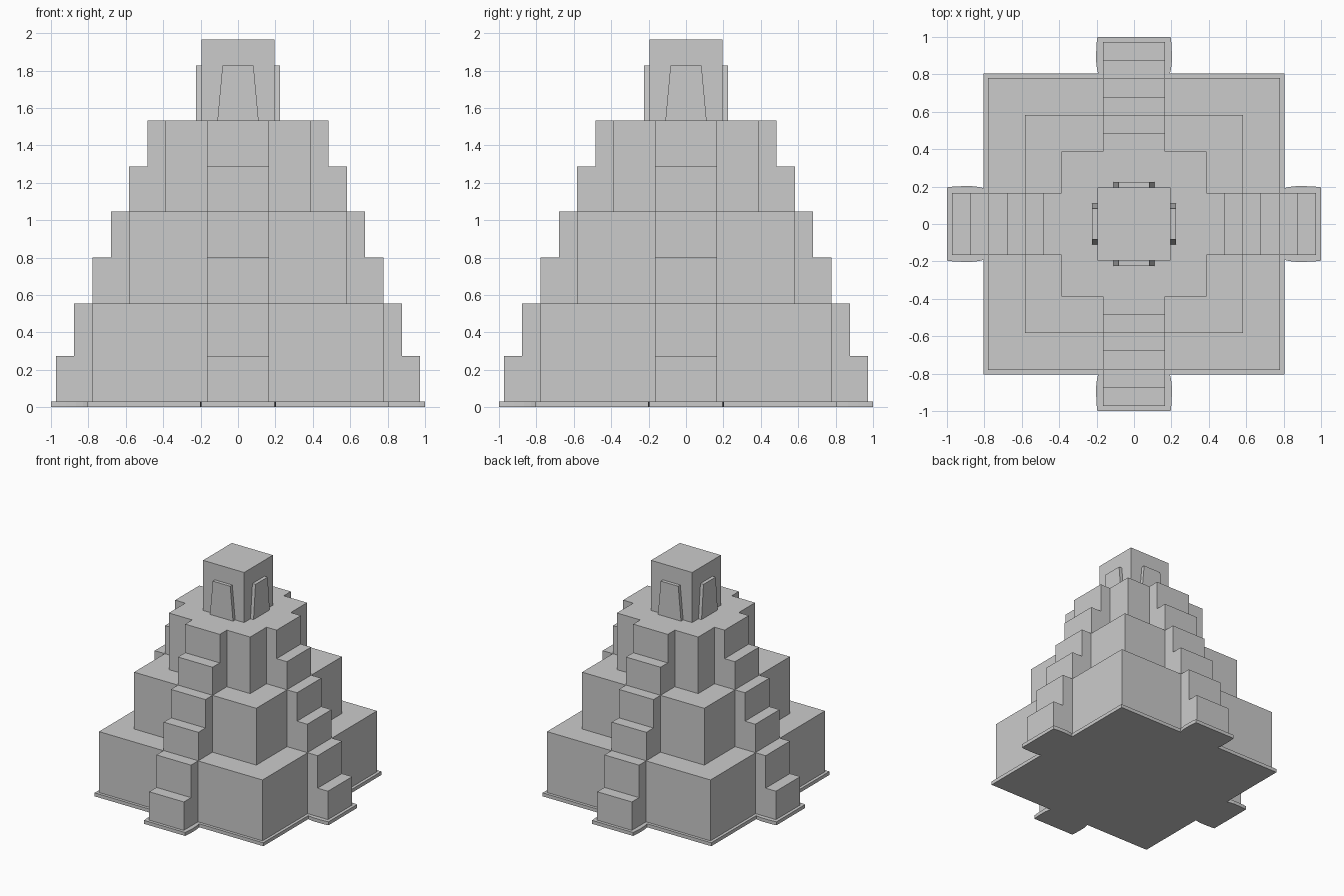
import bpy, bmesh
from math import pi
from mathutils import Matrix

if "Cube" in bpy.data.objects:
    bpy.data.objects.remove(bpy.data.objects["Cube"])


def prism(name, outline, depth, matrix=Matrix.Identity(4), turns=(0,)):
    """Extrude a 2D outline along local z, once for each quarter turn about z."""
    bm = bmesh.new()
    n = len(outline)
    for t in turns:
        m = Matrix.Rotation(t * pi / 2, 4, 'Z') @ matrix
        low = [bm.verts.new((x, y, 0)) for x, y in outline]
        high = [bm.verts.new((x, y, depth)) for x, y in outline]
        bm.faces.new(low[::-1])
        bm.faces.new(high)
        for i in range(n):
            j = (i + 1) % n
            bm.faces.new((low[i], low[j], high[j], high[i]))
        bmesh.ops.transform(bm, matrix=m, verts=low + high)
    bmesh.ops.recalc_face_normals(bm, faces=bm.faces[:])
    me = bpy.data.meshes.new(name)
    bm.to_mesh(me)
    bm.free()
    ob = bpy.data.objects.new(name, me)
    bpy.context.collection.objects.link(ob)
    return ob


def block(name, half, z0, z1):
    square = [(-half, -half), (half, -half), (half, half), (-half, half)]
    return prism(name, square, z1 - z0, Matrix.Translation((0, 0, z0)))


# Base plate: square with a slightly bulging tab under each stair
side = [(0.805, 0.192), (0.83, 0.198), (0.865, 0.202), (0.92, 0.202),
        (0.965, 0.2), (1.0, 0.196)]
arm = [(0.805, -0.805)] + [(x, -y) for x, y in side] + side[::-1]
plate = []
for t in range(4):
    plate += arm
    arm = [(-y, x) for x, y in arm]
prism("base_plate", plate, 0.03)

# Three tiers, each with a two-step flight on all four sides
tiers = [(0.78, 0.03, 0.275, 0.555), (0.583, 0.555, 0.80, 1.045),
         (0.388, 1.045, 1.287, 1.533)]
stair_half = 0.165
upright = Matrix.Translation((0, stair_half, 0)) @ Matrix.Rotation(pi / 2, 4, 'X')
for i, (half, z0, zm, z1) in enumerate(tiers, 1):
    block(f"tier_{i}", half, z0, z1)
    low, high = half + 0.194, half + 0.096
    steps = [(half, z0), (low, z0), (low, zm), (high, zm), (high, z1), (half, z1)]
    prism(f"stair_flights_{i}", steps, 2 * stair_half, upright, range(4))

# Temple block on the summit
block("temple", 0.196, 1.533, 1.965)

# Tapered door slabs on the four temple walls
door = [(-0.11, 1.533), (0.11, 1.533), (0.083, 1.827), (-0.083, 1.827)]
wall = Matrix.Translation((0, -0.196, 0)) @ Matrix.Rotation(pi / 2, 4, 'X')
prism("temple_doors", door, 0.029, wall, range(4))
